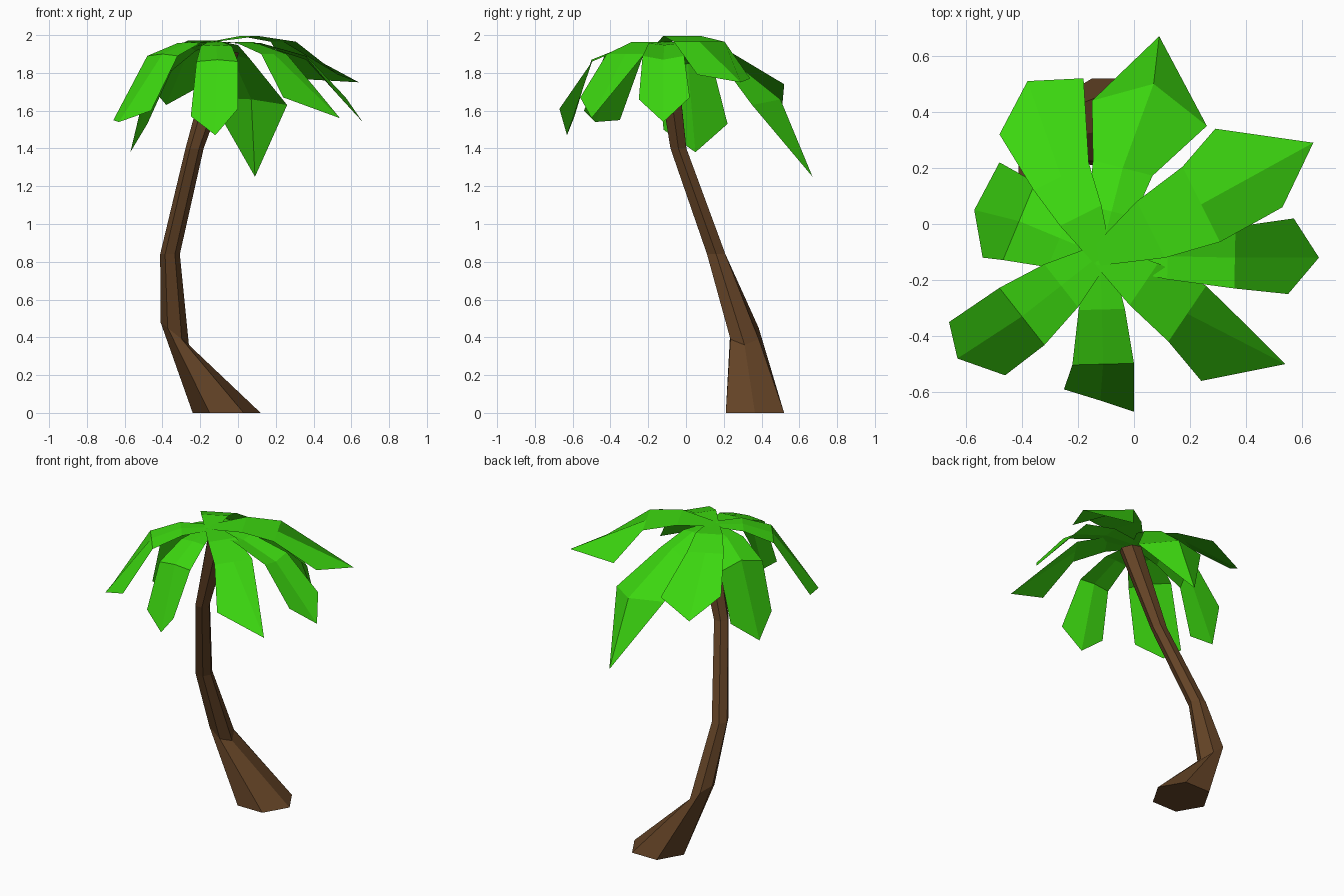
import bpy, math
from mathutils import Vector

if "Cube" in bpy.data.objects:
    bpy.data.objects.remove(bpy.data.objects["Cube"])


def material(name, col):
    m = bpy.data.materials.new(name)
    m.diffuse_color = (*col, 1)
    m.use_nodes = True
    m.node_tree.nodes["Principled BSDF"].inputs["Base Color"].default_value = m.diffuse_color
    return m


BROWN = material("bark brown", (0.13, 0.058, 0.02))
GREEN = material("leaf green", (0.045, 0.68, 0.005))


def make(name, verts, faces, mat):
    me = bpy.data.meshes.new(name)
    me.from_pydata([tuple(v) for v in verts], [], faces)
    me.materials.append(mat)
    me.update()
    ob = bpy.data.objects.new(name, me)
    bpy.context.collection.objects.link(ob)
    return ob


# Trunk: six-sided rings (centre, x radius, y radius, slope of the ring along x)
RINGS = [((-0.06, 0.365, 0.0), 0.18, 0.165, 0.0),
         ((-0.335, 0.31, 0.42), 0.075, 0.08, -0.8),
         ((-0.36, 0.16, 0.84), 0.052, 0.052, 0.0),
         ((-0.23, -0.04, 1.40), 0.048, 0.045, 0.0),
         ((-0.065, -0.11, 1.92), 0.07, 0.06, -0.2)]
N = 6
verts, faces = [], []
for (cx, cy, cz), rx, ry, slope in RINGS:
    for i in range(N):
        a = math.tau * i / N
        dx = rx * math.cos(a)
        verts.append((cx + dx, cy + ry * math.sin(a) * 1.08, cz + slope * dx))
for r in range(len(RINGS) - 1):
    for i in range(N):
        j = (i + 1) % N
        faces.append((r * N + i, r * N + j, (r + 1) * N + j, (r + 1) * N + i))
faces.append(tuple(reversed(range(N))))
faces.append(tuple(range((len(RINGS) - 1) * N, len(RINGS) * N)))
make("trunk", verts, faces, BROWN)

# Fronds: creased leaf sheets arching from the crown
CROWN = Vector((-0.12, -0.11, 1.965))


def frond(name, bend, width, drop, left, right, tip, point=None):
    """bend: spine point at the bend; drop: how far the sides hang below the
    spine; left, right, tip: outer corners; point: extra end beyond the tip."""
    bend = Vector(bend)
    head = Vector((bend.x - CROWN.x, bend.y - CROWN.y, 0)).normalized()
    side = Vector((-head.y, head.x, 0))
    arch = CROWN.lerp(bend, 0.5) + Vector((0, 0, 0.03))
    arch.z = min(arch.z, 1.995)
    verts, faces = [], []
    for c, w, d in ((CROWN - head * 0.015, 0.035, 0.0),
                    (arch, width * 0.75, drop * 0.5), (bend, width, drop)):
        sag = Vector((0, 0, -d))
        verts += [c + side * w + sag, c, c - side * w + sag]
    verts += [Vector(left), Vector(tip), Vector(right)]
    for r in range(0, 9, 3):
        for k in (0, 1):
            faces.append((r + k, r + 3 + k, r + 4 + k, r + 1 + k))
    if point:
        verts.append(Vector(point))
        faces += [(9, 12, 10), (10, 12, 11)]
    make(name, verts, faces, GREEN)


frond("frond_back_left", (-0.26, 0.17, 1.92), 0.11, 0.0,
      (-0.48, 0.32, 1.75), (-0.18, 0.52, 1.74), (-0.38, 0.51, 1.63))
frond("frond_back", (-0.04, 0.20, 1.90), 0.11, 0.03,
      (-0.15, 0.44, 1.67), (0.26, 0.35, 1.63), (0.07, 0.50, 1.66),
      point=(0.09, 0.67, 1.25))
frond("frond_left", (-0.41, 0.01, 1.85), 0.15, 0.04,
      (-0.54, -0.12, 1.50), (-0.48, 0.22, 1.53), (-0.57, 0.05, 1.38))
frond("frond_front_left", (-0.40, -0.33, 1.90), 0.13, 0.01,
      (-0.46, -0.54, 1.60), (-0.66, -0.35, 1.55), (-0.63, -0.48, 1.54))
frond("frond_front", (-0.11, -0.50, 1.87), 0.11, 0.01,
      (0.0, -0.67, 1.61), (-0.25, -0.59, 1.57), (-0.12, -0.63, 1.47))
frond("frond_front_right", (0.19, -0.32, 1.90), 0.12, 0.0,
      (0.40, -0.36, 1.73), (0.24, -0.56, 1.67), (0.54, -0.50, 1.56))
frond("frond_right", (0.36, -0.12, 1.87), 0.11, -0.02,
      (0.57, 0.02, 1.67), (0.55, -0.25, 1.66), (0.66, -0.12, 1.54))
frond("frond_back_right", (0.24, 0.07, 1.965), 0.15, 0.0,
      (0.29, 0.34, 1.77), (0.53, 0.06, 1.79), (0.64, 0.29, 1.75))
